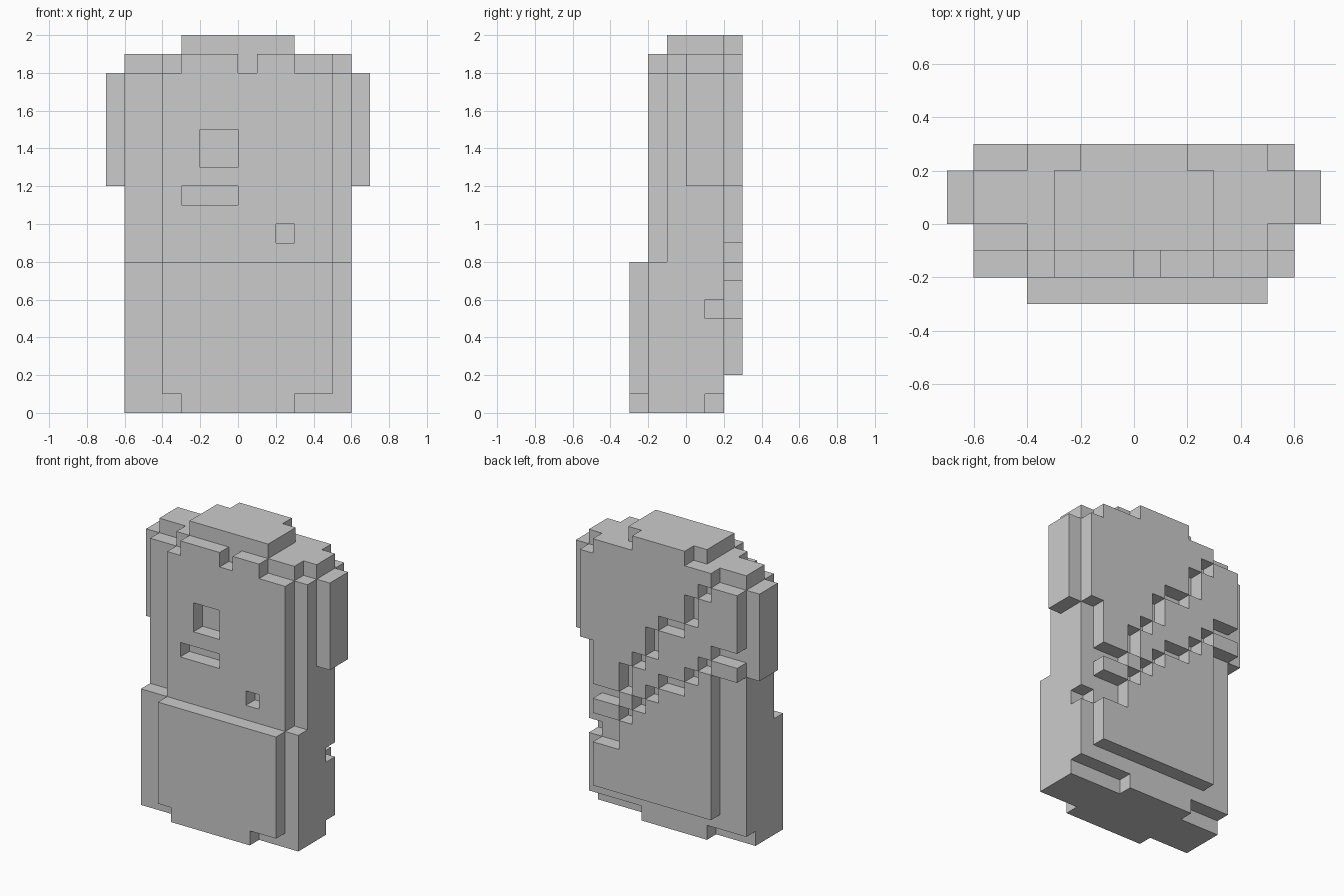
import bpy, bmesh

if "Cube" in bpy.data.objects:
    bpy.data.objects.remove(bpy.data.objects["Cube"])

U = 0.1  # block size; all part coordinates below are in blocks


def box(x0, x1, y0, y1, z0, z1):
    """Set of unit blocks filling a box."""
    return {(x, y, z) for x in range(x0, x1) for y in range(y0, y1) for z in range(z0, z1)}


parts = {}

# lower body: legs block with raised front panel, trimmed feet and a small side notch
lower = box(-6, 6, -2, 2, 0, 8) | box(-4, 5, -3, -2, 1, 8) | box(-3, 3, -3, -2, 0, 1)
lower -= box(-6, -3, 1, 2, 0, 1) | box(2, 6, 1, 2, 0, 1) | box(5, 6, 1, 2, 5, 6)
parts["lower_body"] = lower

# upper body: stepped shoulders and front plate with three recesses
upper = box(-6, 6, -1, 2, 8, 18) | box(-6, 6, 0, 2, 18, 19) | box(-4, 5, -1, 0, 18, 19)
upper |= box(-4, 5, -2, -1, 8, 18) | box(-3, 0, -2, -1, 18, 19) | box(1, 3, -2, -1, 18, 19)
upper -= box(-2, 0, -2, -1, 13, 15) | box(-3, 0, -2, -1, 11, 12) | box(2, 3, -2, -1, 9, 10)
parts["upper_body"] = upper

# top cap
parts["top_cap"] = box(-3, 3, -1, 2, 19, 20) | box(-2, 2, 2, 3, 19, 20)

# side arms
parts["left_arm"] = box(-7, -6, 0, 2, 12, 18)
parts["right_arm"] = box(6, 7, 0, 2, 12, 18)

# back: diagonal strap between an upper and a lower panel
# columns: x range, lower panel top, strap bottom, strap top, upper panel bottom
columns = [(3, 5, 5, 7, 8, 9), (2, 3, 7, 8, 9, 11), (1, 2, 8, 9, 11, 12),
           (0, 1, 9, 10, 12, 14), (-2, 0, 10, 11, 14, 15), (-3, -2, 11, 12, 15, 17),
           (-4, -3, 12, 13, 17, 18), (-6, -4, 13, 14, 18, 19)]
back_low, strap, back_up = set(), set(), box(5, 6, 2, 3, 12, 18)
for x0, x1, low_top, s0, s1, up_bottom in columns:
    back_low |= box(x0, x1, 2, 3, 12 if x0 == -6 else 2, low_top)
    strap |= box(x0, x1, 2, 3, s0, s1)
    back_up |= box(x0, x1, 2, 3, up_bottom, 19)
parts["back_lower_panel"] = back_low
parts["back_strap"] = strap
parts["back_upper_panel"] = back_up

solid = set().union(*parts.values())


def build(name, blocks):
    """Outer skin of the blocks, with flat regions merged into large faces."""
    bm = bmesh.new()
    verts = {}

    def vert(p):
        if p not in verts:
            verts[p] = bm.verts.new([c * U for c in p])
        return verts[p]

    for b in sorted(blocks):
        for axis in range(3):
            for side in (0, 1):
                n = list(b)
                n[axis] += 2 * side - 1
                if tuple(n) in solid:
                    continue
                u, v = (axis + 1) % 3, (axis + 2) % 3
                loop = []
                for du, dv in ((0, 0), (1, 0), (1, 1), (0, 1)):
                    p = list(b)
                    p[axis] += side
                    p[u] += du
                    p[v] += dv
                    loop.append(vert(tuple(p)))
                bm.faces.new(loop if side else loop[::-1])
    bmesh.ops.dissolve_limit(bm, angle_limit=0.02, verts=bm.verts[:], edges=bm.edges[:])
    mesh = bpy.data.meshes.new(name)
    bm.to_mesh(mesh)
    bm.free()
    bpy.context.collection.objects.link(bpy.data.objects.new(name, mesh))


for part_name, part_blocks in parts.items():
    build(part_name, part_blocks)
